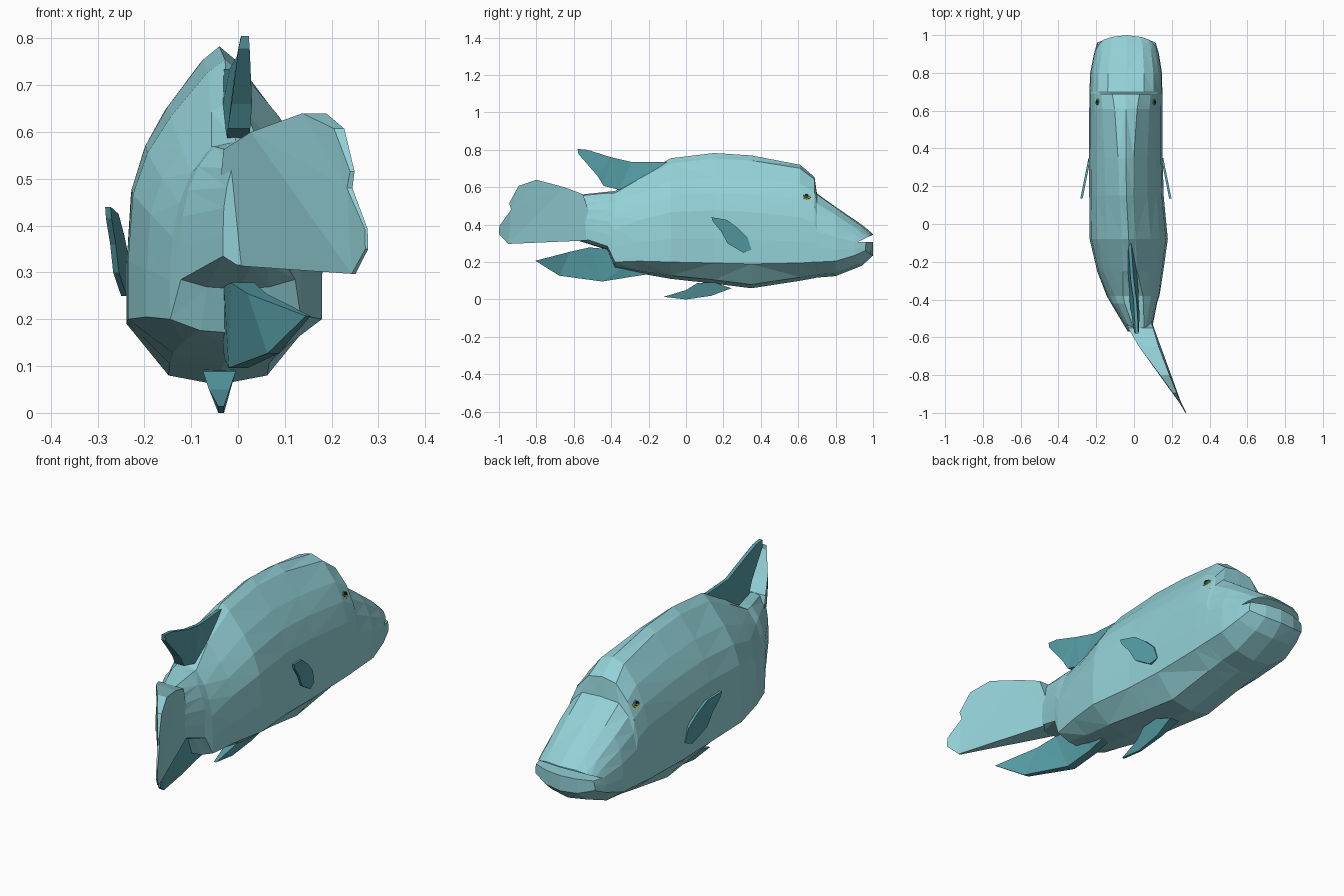
import bpy, bmesh, math
from mathutils import Vector, Matrix

if "Cube" in bpy.data.objects:
    bpy.data.objects.remove(bpy.data.objects["Cube"])


def material(name, rgb):
    m = bpy.data.materials.new(name)
    m.diffuse_color = (*rgb, 1)
    m.use_nodes = True
    m.node_tree.nodes["Principled BSDF"].inputs["Base Color"].default_value = m.diffuse_color
    return m


SKIN = material("pale_teal_skin", (0.29, 0.64, 0.68))
FIN = material("deep_teal_fin", (0.09, 0.33, 0.37))
YELLOW = material("yellow_eye_ring", (0.62, 0.43, 0.01))
IRIS = material("blue_iris", (0.10, 0.30, 0.40))
PUPIL = material("black_pupil", (0.01, 0.01, 0.015))


def finish(name, bm, mat):
    bmesh.ops.recalc_face_normals(bm, faces=bm.faces)
    me = bpy.data.meshes.new(name)
    bm.to_mesh(me)
    bm.free()
    me.materials.append(mat)
    ob = bpy.data.objects.new(name, me)
    bpy.context.collection.objects.link(ob)
    return ob


def plate(name, pts, mat):
    """Thin fin: outline points (x, y, z, half thickness along x)."""
    bm = bmesh.new()
    a = [bm.verts.new((x - t, y, z)) for x, y, z, t in pts]
    b = [bm.verts.new((x + t, y, z)) for x, y, z, t in pts]
    n = len(pts)
    caps = [bm.faces.new(a), bm.faces.new(b[::-1])]
    for i in range(n):
        j = (i + 1) % n
        bm.faces.new((a[j], a[i], b[i], b[j]))
    bmesh.ops.recalc_face_normals(bm, faces=bm.faces)
    bmesh.ops.triangulate(bm, faces=caps)
    return finish(name, bm, mat)


# --- body: half cross-sections lofted along y ---
ROUND = [(0, 1), (.18, .95), (.56, .78), (.80, .64), (.95, .48), (1, .22), (1, 0)]
BOXY = [(0, 1), (.50, .985), (.76, .85), (.90, .66), (.98, .45), (1, .22), (1, 0)]
# y, centre x, half width, top, belly crease, bottom, boxiness
STATIONS = [
    (1.0, -.040, .155, .350, .262, .235, 1),
    (.94, -.040, .172, .400, .235, .180, 1),
    (.80, -.042, .190, .495, .205, .125, 1),
    (.700, -.043, .193, .567, .200, .117, 1),
    (.687, -.043, .193, .655, .200, .114, .6),
    (.61, -.043, .194, .720, .195, .100, .4),
    (.35, -.043, .195, .770, .190, .060, .1),
    (.15, -.040, .197, .783, .195, .085, 0),
    (-.08, -.028, .207, .755, .200, .110, 0),
    (-.25, -.020, .175, .665, .205, .140, .1),
    (-.38, -.005, .140, .580, .200, .170, .6),
    (-.42, .000, .122, .576, .285, .265, .7),
    (-.57, .030, .062, .560, .335, .312, .7),
]


def body():
    bm = bmesh.new()
    rings = []
    for y, cx, hw, top, crease, bot, f in STATIONS:
        half = []
        for (u0, v0), (u1, v1) in zip(ROUND, BOXY):
            u, v = u0 + (u1 - u0) * f, v0 + (v1 - v0) * f
            half.append((u * hw, crease + (top - crease) * v))
        half += [(.54 * hw, bot + .02 * min(1, (crease - bot) * 10)), (0, bot)]
        full = half + [(-x, z) for x, z in half[-2:0:-1]]
        bow = .04 if y > .9 else 0          # blunt curved muzzle
        rings.append([bm.verts.new((cx + x, y - bow * (x / hw) ** 2, z)) for x, z in full])
    for r, s in zip(rings, rings[1:]):
        n = len(r)
        for i in range(n):
            bm.faces.new((r[i], r[(i + 1) % n], s[(i + 1) % n], s[i]))
    bm.faces.new(rings[0])
    bm.faces.new(rings[-1][::-1])
    bmesh.ops.triangulate(bm, faces=bm.faces)
    return finish("body", bm, SKIN)


fish = body()

# --- mouth: wedge cut across the muzzle ---
bm = bmesh.new()
wedge = [(.915, .306), (1.06, .308), (1.06, .365), (.99, .342)]
l = [bm.verts.new((-.4, y, z)) for y, z in wedge]
r = [bm.verts.new((.4, y, z)) for y, z in wedge]
bm.faces.new(l)
bm.faces.new(r[::-1])
for i in range(4):
    j = (i + 1) % 4
    bm.faces.new((l[j], l[i], r[i], r[j]))
cutter = finish("mouth_cutter", bm, SKIN)
cutter.hide_render = True
mod = fish.modifiers.new("mouth", 'BOOLEAN')
mod.operation = 'DIFFERENCE'
mod.solver = 'EXACT'
mod.object = cutter
bpy.context.view_layer.objects.active = fish
bpy.ops.object.modifier_apply(modifier=mod.name)
bpy.data.objects.remove(cutter)

# --- tail: tapered blade swung to one side ---
TAIL = [(-.47, .318), (-.55, .562), (-.65, .60), (-.80, .64), (-.895, .607), (-.945, .516),
        (-.935, .48), (-.998, .393), (-1.0, .35), (-.95, .297)]
plate("tail", [(.163 + (-.8 - y) * .56 if y < -.6 else .05 + (-.6 - y) * .3, y, z,
                max(.003, .066 * min(1, (y + 1) / .42) ** 1.3)) for y, z in TAIL], SKIN)

# --- dorsal fin ---
plate("dorsal_fin", [
    (-.025, -.07, .735, .008), (-.01, -.29, .735, .008), (.005, -.40, .76, .008),
    (.013, -.527, .80, .008), (.015, -.58, .805, .008), (.013, -.575, .778, .012),
    (.008, -.473, .66, .022), (.002, -.44, .607, .024), (0, -.356, .586, .024),
    (-.01, -.24, .64, .025)], FIN)

# --- anal fin ---
plate("anal_fin", [
    (.0, -.20, .135, .02), (-.005, -.30, .20, .03), (0, -.42, .27, .03),
    (.01, -.516, .278, .025), (.04, -.62, .255, .02), (.15, -.805, .207, .005),
    (.075, -.677, .127, .012), (.0, -.447, .096, .02), (-.01, -.30, .12, .02)], FIN)

# --- pelvic fin ---
plate("pelvic_fin", [
    (-.04, .243, .06, .025), (-.04, .15, .092, .035), (-.04, .06, .088, .035),
    (-.04, .0, .05, .022), (-.036, -.12, .014, .006), (-.036, 0, 0, .006),
    (-.037, .136, .02, .012)], FIN)

# --- paired pectoral fins and eyes, mirrored about the body centre ---
PECTORAL = [(.136, .44), (.22, .425), (.28, .38), (.33, .33), (.35, .265), (.307, .25),
            (.222, .30), (.19, .36), (.145, .415)]
for side, label in ((1, "right"), (-1, "left")):
    plate(label + "_pectoral_fin",
          [(-.043 + side * (.192 + (.35 - y) * .2), y, z, .006) for y, z in PECTORAL], FIN)
    for part, rad, out, mat in (("eye_ring", .031, 0, YELLOW), ("iris", .019, .006, IRIS),
                                ("pupil", .010, .010, PUPIL)):
        bm = bmesh.new()
        bmesh.ops.create_cone(bm, cap_ends=True, segments=10, radius1=rad,
                              radius2=rad * .8, depth=.022)
        n = Vector((side * .85, .1, .45)).normalized()
        rot = n.to_track_quat('Z', 'Y').to_matrix().to_4x4()
        pos = Vector((-.043 + side * .138, .643, .55)) + n * out
        squash = Matrix.Diagonal((1, 1, .75, 1))
        bmesh.ops.transform(bm, matrix=Matrix.Translation(pos) @ squash @ rot, verts=bm.verts)
        finish(label + "_" + part, bm, mat)
